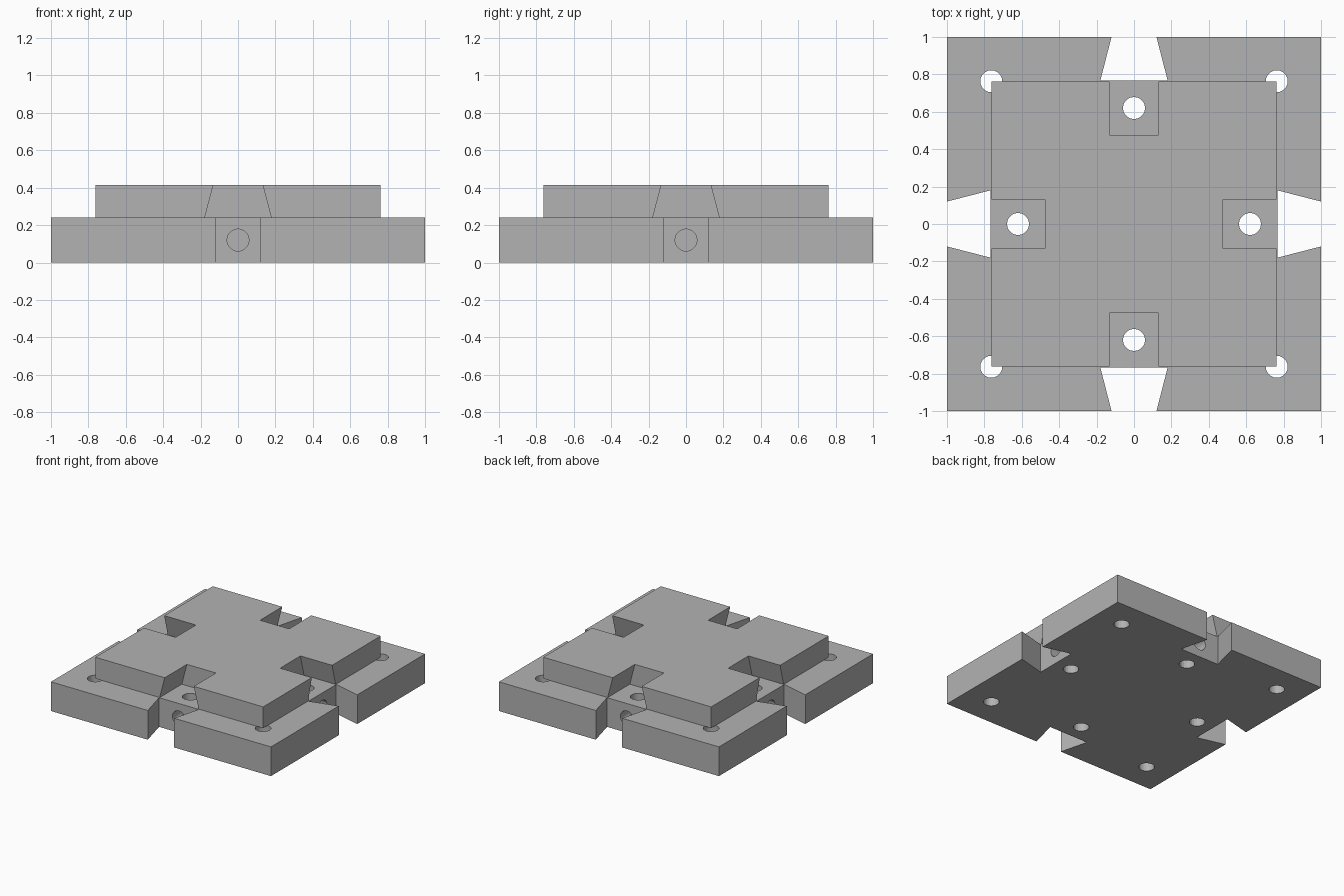
import bpy, bmesh
from math import pi
from mathutils import Matrix, Vector

cube = bpy.data.objects.get("Cube")
if cube:
    bpy.data.objects.remove(cube, do_unlink=True)

BASE_TOP, TOP = 0.24, 0.415
PLATE, POCKET = 0.763, 0.475       # half width of upper plate, pocket back wall
HOLE_R, HOLE_AT = 0.059, 0.62

grey = bpy.data.materials.new("plain grey")
grey.use_nodes = True
grey.diffuse_color = (0.45, 0.45, 0.45, 1)
grey.node_tree.nodes["Principled BSDF"].inputs["Base Color"].default_value = grey.diffuse_color


def make(name, bm):
    bmesh.ops.recalc_face_normals(bm, faces=bm.faces)
    mesh = bpy.data.meshes.new(name)
    bm.to_mesh(mesh)
    bm.free()
    mesh.materials.append(grey)
    ob = bpy.data.objects.new(name, mesh)
    bpy.context.collection.objects.link(ob)
    return ob


def prism(bm, points, direction):
    face = bm.faces.new([bm.verts.new(p) for p in points])
    geom = bmesh.ops.extrude_face_region(bm, geom=[face])["geom"]
    verts = [g for g in geom if isinstance(g, bmesh.types.BMVert)]
    bmesh.ops.translate(bm, verts=verts, vec=direction)


def cylinder(bm, depth, matrix):
    bmesh.ops.create_cone(bm, cap_ends=True, segments=20, radius1=HOLE_R,
                          radius2=HOLE_R, depth=depth, matrix=matrix)


def cut(target, cutter):
    mod = target.modifiers.new(cutter.name, 'BOOLEAN')
    mod.operation, mod.solver, mod.object = 'DIFFERENCE', 'EXACT', cutter
    cutter.hide_render = True
    bpy.context.view_layer.objects.active = target
    bpy.ops.object.modifier_apply(modifier=mod.name)
    bpy.data.objects.remove(cutter, do_unlink=True)


turns = [Matrix.Rotation(i * pi / 2, 4, 'Z') for i in range(4)]

# Base plate: square outline with a dovetail notch in each side
side = [(-1, -1), (-0.12, -1), (-0.18, -0.767), (0.18, -0.767), (0.12, -1)]
bm = bmesh.new()
prism(bm, [t @ Vector((x, y, 0)) for t in turns for x, y in side], (0, 0, BASE_TOP))
base = make("base_plate", bm)

# Upright holes in the corners and pockets
bm = bmesh.new()
for t in turns:
    for x, y in ((PLATE, PLATE), (0, HOLE_AT)):
        cylinder(bm, 1, t @ Matrix.Translation((x, y, 0)))
cut(base, make("upright_holes", bm))

# Level blind holes in the back of each notch
bm = bmesh.new()
for t in turns:
    mid = (POCKET + 0.9) / 2
    cylinder(bm, 0.9 - POCKET, t @ Matrix.Translation((0, -mid, BASE_TOP / 2))
             @ Matrix.Rotation(pi / 2, 4, 'X'))
cut(base, make("level_holes", bm))

# Upper plate
bm = bmesh.new()
prism(bm, [t @ Vector((-PLATE, -PLATE, BASE_TOP)) for t in turns], (0, 0, TOP - BASE_TOP))
upper = make("upper_plate", bm)

# Undercut pockets, wider at the floor; the slope runs past both plate faces
slope = (0.178 - 0.132) / (TOP - BASE_TOP)
low, high = BASE_TOP - 0.05, TOP + 0.05
wide, narrow = 0.178 + slope * 0.05, 0.132 - slope * 0.05
section = [(-wide, low), (wide, low), (narrow, high), (-narrow, high)]
bm = bmesh.new()
for t in turns:
    prism(bm, [t @ Vector((x, -POCKET, z)) for x, z in section], t @ Vector((0, -0.5, 0)))
cut(upper, make("pockets", bm))
